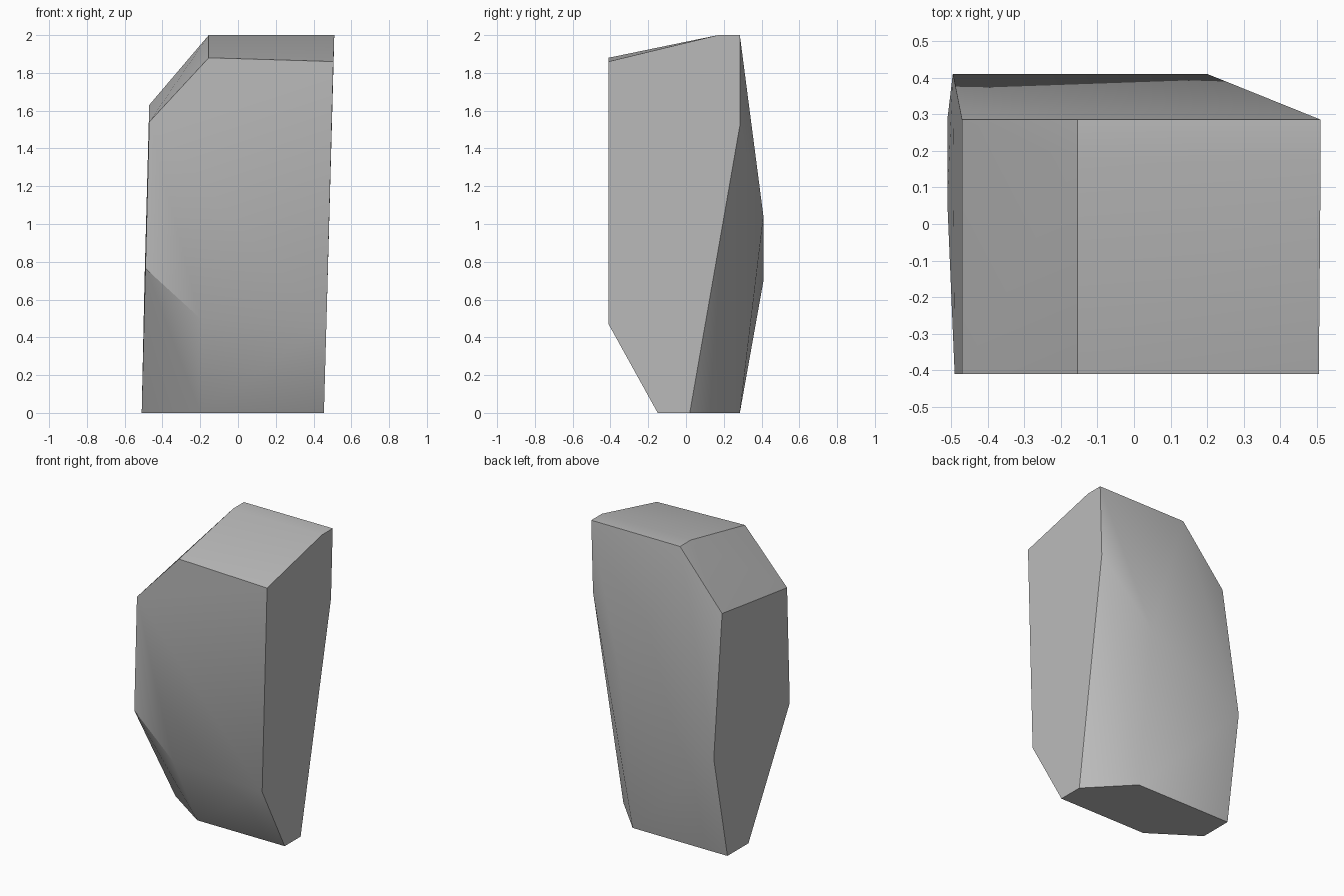
import bpy
import bmesh
import math

default_cube = bpy.data.objects.get("Cube")
if default_cube:
    bpy.data.objects.remove(default_cube, do_unlink=True)


def make_material(name, colour):
    material = bpy.data.materials.new(name)
    material.use_nodes = True
    material.diffuse_color = colour
    shader = next(n for n in material.node_tree.nodes if n.type == "BSDF_PRINCIPLED")
    shader.inputs["Base Color"].default_value = colour
    shader.inputs["Roughness"].default_value = 0.9
    return material


def make_hull(name, outlines, material):
    """Wrap a faceted convex skin around the corner outlines."""
    bm = bmesh.new()
    for outline in outlines:
        for corner in outline:
            bm.verts.new(corner)
    bmesh.ops.convex_hull(bm, input=bm.verts[:])
    loose = [v for v in bm.verts if not v.link_faces]
    bmesh.ops.delete(bm, geom=loose, context="VERTS")
    bmesh.ops.recalc_face_normals(bm, faces=bm.faces[:])
    mesh = bpy.data.meshes.new(name)
    bm.to_mesh(mesh)
    bm.free()
    mesh.materials.append(material)
    obj = bpy.data.objects.new(name, mesh)
    bpy.context.collection.objects.link(obj)
    return obj


front, back, belly = -0.41, 0.285, 0.41

# Flat foot of the rock
foot = [(0.455, -0.15, 0), (0.455, 0.02, 0), (0.2, back, 0),
        (-0.51, back, 0), (-0.51, 0.06, 0), (-0.2, -0.15, 0)]
# Upright front face
front_face = [(-0.155, front, 1.88), (0.505, front, 1.86), (0.468, front, 0.47),
              (-0.2, front, 0.5), (-0.49, front, 0.765), (-0.47, front, 1.54)]
# Level strip along the top and the sloping shoulder beside it
crown = [(0.51, 0.17, 2), (0.51, back, 2), (-0.155, back, 2), (-0.155, 0.17, 2)]
shoulder = [(-0.47, back, 1.63), (0.497, back, 1.52)]
# Bulge across the back
back_ridge = [(0.2, belly, 1.04), (-0.495, belly, 0.7)]

stone = make_material("stone grey", (0.5, 0.5, 0.5, 1))
rock = make_hull("rock", [foot, front_face, crown, shoulder, back_ridge], stone)

# Soften shallow ridges, keep the hard breaks crisp
bpy.ops.object.select_all(action="DESELECT")
rock.select_set(True)
bpy.context.view_layer.objects.active = rock
bpy.ops.object.shade_smooth_by_angle(angle=math.radians(30))
